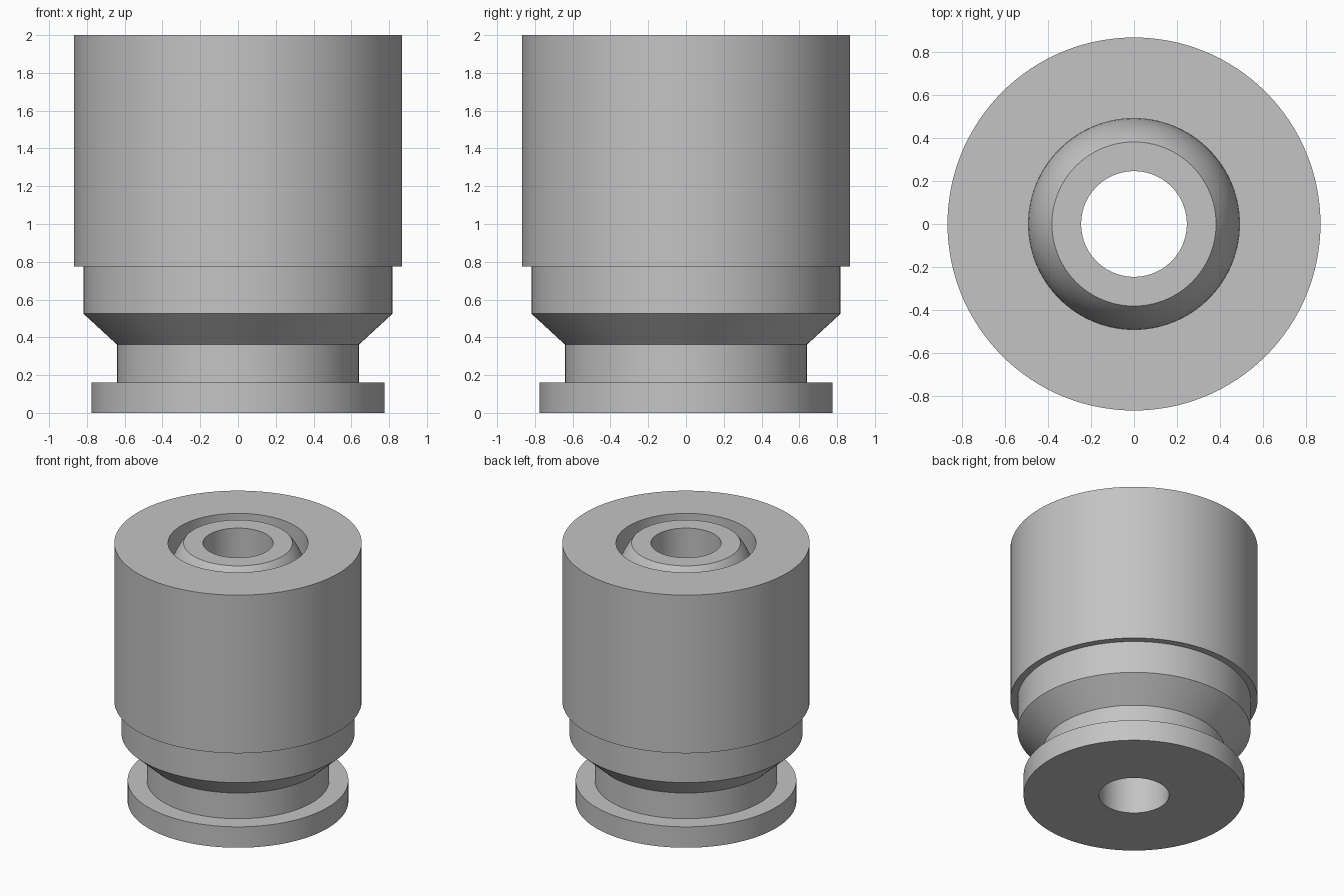
import bpy, bmesh, math

default = bpy.data.objects.get("Cube")
if default:
    bpy.data.objects.remove(default, do_unlink=True)

SEGMENTS = 128
BORE, SOCKET, TOP = 0.246, 0.491, 2.0
BALL_FLAT = 0.382
EQUATOR = TOP - math.sqrt(SOCKET ** 2 - BALL_FLAT ** 2)

grey = bpy.data.materials.new("plain grey")
grey.use_nodes = True
colour = (0.55, 0.55, 0.55, 1)
grey.diffuse_color = colour
grey.node_tree.nodes["Principled BSDF"].inputs["Base Color"].default_value = colour


def lathe(name, profile):
    """Turn a closed (radius, height) profile around the z axis."""
    bm = bmesh.new()
    verts = [bm.verts.new((r, 0, z)) for r, z in profile]
    edges = [bm.edges.new((a, b)) for a, b in zip(verts, verts[1:] + verts[:1])]
    bmesh.ops.spin(bm, geom=verts + edges, axis=(0, 0, 1), cent=(0, 0, 0),
                   angle=math.tau, steps=SEGMENTS, use_merge=True)
    bmesh.ops.remove_doubles(bm, verts=bm.verts, dist=1e-5)
    bmesh.ops.recalc_face_normals(bm, faces=bm.faces)
    mesh = bpy.data.meshes.new(name)
    bm.to_mesh(mesh)
    bm.free()
    mesh.materials.append(grey)
    obj = bpy.data.objects.new(name, mesh)
    bpy.context.collection.objects.link(obj)
    bpy.ops.object.select_all(action='DESELECT')
    obj.select_set(True)
    bpy.context.view_layer.objects.active = obj
    bpy.ops.object.shade_smooth_by_angle(angle=math.radians(30))
    return obj


# Housing: flange, neck, chamfer, collar, wide sleeve and ball socket
lathe("housing", [
    (BORE, 0), (0.775, 0), (0.775, 0.162),
    (0.64, 0.162), (0.64, 0.361),
    (0.818, 0.525), (0.818, 0.775),
    (0.868, 0.775), (0.868, TOP),
    (SOCKET, TOP), (SOCKET, EQUATOR), (BORE, EQUATOR),
])

# Ball: upper half of a truncated sphere with a through bore
flat_angle = math.acos(BALL_FLAT / SOCKET)
STEPS = 16
arc = [(SOCKET * math.cos(flat_angle * i / STEPS),
        EQUATOR + SOCKET * math.sin(flat_angle * i / STEPS))
       for i in range(STEPS + 1)]
lathe("ball", [(BORE, EQUATOR)] + arc + [(BORE, TOP)])
